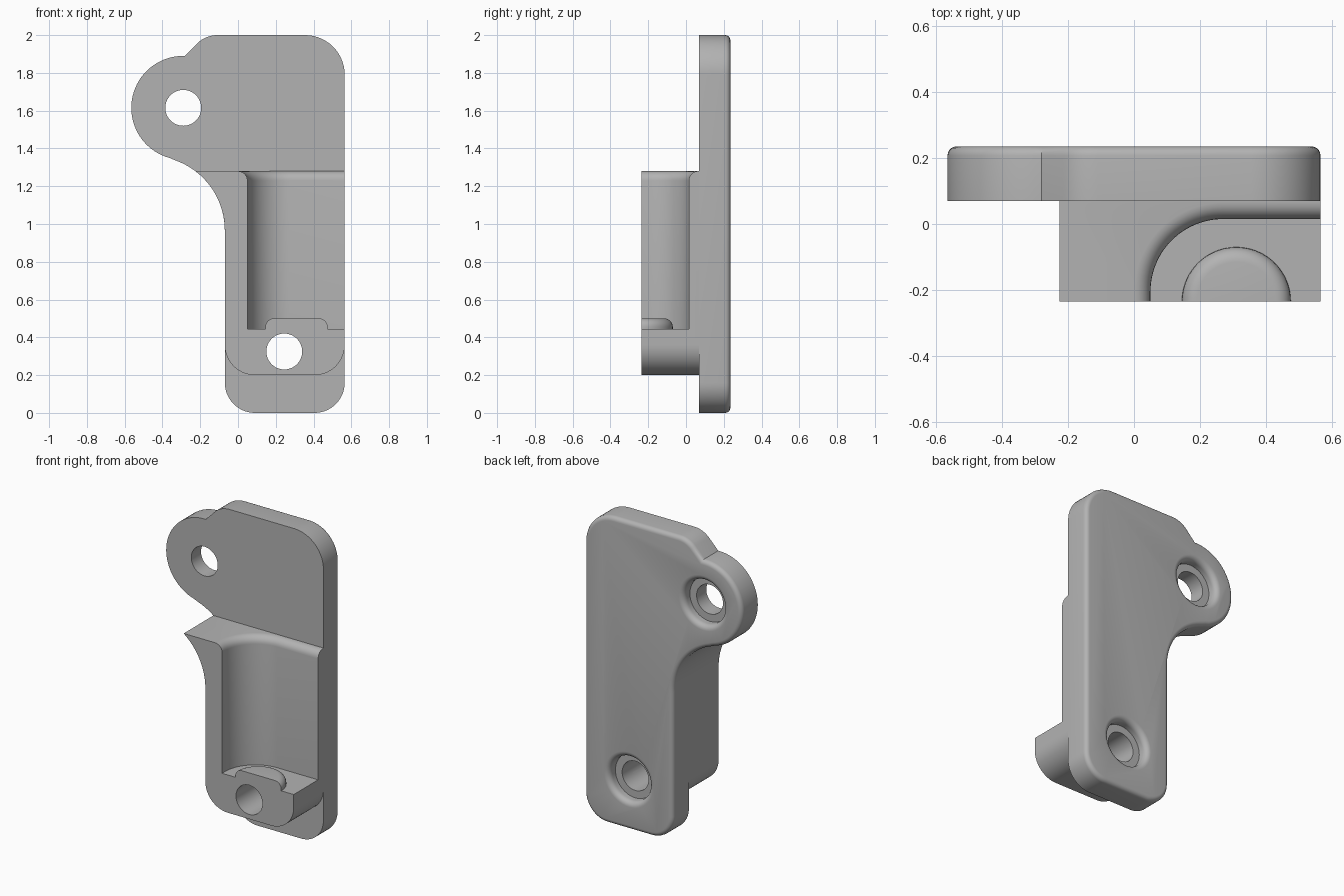
import bpy, bmesh
from math import sin, cos, radians, pi

if "Cube" in bpy.data.objects:
    bpy.data.objects.remove(bpy.data.objects["Cube"])

FRONT, SEAT, BACK = -0.235, 0.07, 0.235
LEFT, RIGHT = -0.07, 0.565

grey = bpy.data.materials.new("plain grey")
grey.use_nodes = True
grey.diffuse_color = (0.45, 0.45, 0.45, 1)
grey.node_tree.nodes["Principled BSDF"].inputs["Base Color"].default_value = (0.45, 0.45, 0.45, 1)


def arc(cx, cz, r, a0, a1, n=14):
    """Points on an arc, angles in degrees."""
    angles = [radians(a0 + (a1 - a0) * i / n) for i in range(n + 1)]
    return [(cx + r * cos(a), cz + r * sin(a)) for a in angles]


def loft(name, loops, edge_round=0):
    """Solid skinned through closed loops, optionally rounding the rim of the last one."""
    bm = bmesh.new()
    rings = [[bm.verts.new(p) for p in loop] for loop in loops]
    n = len(rings[0])
    for a, b in zip(rings, rings[1:]):
        for i in range(n):
            j = (i + 1) % n
            bm.faces.new((a[i], a[j], b[j], b[i]))
    bm.faces.new(rings[0])
    cap = bm.faces.new(rings[-1])
    bmesh.ops.recalc_face_normals(bm, faces=bm.faces)
    if edge_round:
        bmesh.ops.bevel(bm, geom=list(cap.edges), offset=edge_round, segments=5,
                        profile=0.5, affect='EDGES', clamp_overlap=False)
    mesh = bpy.data.meshes.new(name)
    bm.to_mesh(mesh)
    bm.free()
    mesh.materials.append(grey)
    obj = bpy.data.objects.new(name, mesh)
    bpy.context.collection.objects.link(obj)
    return obj


def extrude_y(name, outline, y0, y1, edge_round=0):
    return loft(name, [[(x, y, z) for x, z in outline] for y in (y0, y1)], edge_round)


def activate(obj):
    bpy.ops.object.select_all(action='DESELECT')
    obj.select_set(True)
    bpy.context.view_layer.objects.active = obj


def cut(obj, cutters):
    activate(obj)
    for cutter in cutters:
        cutter.hide_render = True
        mod = obj.modifiers.new("cut", 'BOOLEAN')
        mod.operation, mod.solver, mod.object = 'DIFFERENCE', 'EXACT', cutter
        bpy.ops.object.modifier_apply(modifier=mod.name)


# Concave sweep that joins the lug to the narrow body
def neck(a0):
    return arc(-0.464, 0.966, 0.394, a0, 0, 20)


# Back plate with a round lug and a softened rear rim
plate_outline = (
    arc(RIGHT - 0.16, 0.16, 0.16, -90, 0)
    + arc(RIGHT - 0.21, 1.79, 0.21, 0, 90)
    + arc(-0.11, 1.85, 0.15, 90, 135, 8)
    + arc(-0.29, 1.615, 0.275, 88, 255, 36)
    + neck(75)[1:]
    + arc(LEFT + 0.16, 0.16, 0.16, 180, 270)
)
plate = extrude_y("back_plate", plate_outline, SEAT, BACK, 0.028)

# Front block, following the same neck curve
block_outline = (
    arc(RIGHT - 0.16, 0.36, 0.16, -90, 0)
    + [(RIGHT, 1.28)]
    + neck(52.8)
    + arc(LEFT + 0.16, 0.36, 0.16, 180, 270)
)
block = extrude_y("front_block", block_outline, FRONT, SEAT)


# Screw hole with a rounded counterbore at the rear
def bore(name, x, z):
    steps = [(-0.5, 0.095), (BACK - 0.065, 0.095), (BACK - 0.065, 0.143)]
    for i in range(7):
        a = i / 6 * pi / 2
        steps.append((BACK - 0.035 + 0.035 * sin(a), 0.143 + 0.035 * (1 - cos(a))))
    steps.append((BACK + 0.1, 0.178))
    return loft(name, [[(px, y, pz) for px, pz in arc(x, z, r, 0, 352.5, 47)] for y, r in steps])


upper_bore = bore("upper_bore_cutter", -0.29, 1.615)
lower_bore = bore("lower_bore_cutter", 0.245, 0.325)


# Pocket with a curved wall, flaring over a rounded top edge
def pocket_loop(z, d):
    wall = arc(0.27, -0.205, 0.22 + d, 180, 90, 24)
    path = [(0.05 - d, -0.4)] + wall + [(0.8, 0.015 + d), (0.8, -0.4)]
    return [(x, y, z) for x, y in path]


flare = [(1.23 + 0.05 * sin(a), 0.05 * (1 - cos(a))) for a in (i / 6 * pi / 2 for i in range(7))]
pocket = loft("pocket_cutter", [pocket_loop(z, d) for z, d in [(0.445, 0)] + flare + [(1.4, 0.05)]])

cut(plate, [upper_bore, lower_bore])
cut(block, [lower_bore, pocket])
for helper in (upper_bore, lower_bore, pocket):
    bpy.data.objects.remove(helper)

# Half-round pad on the pocket floor
pad_steps = [(0.44, 0.165)] + [(0.455 + 0.045 * sin(a), 0.12 + 0.045 * cos(a))
                               for a in (i / 6 * pi / 2 for i in range(7))]
pad = loft("floor_pad", [[(x, y, z) for x, y in arc(0.31, FRONT, r, 0, 180, 36)] for z, r in pad_steps])

for part in (plate, block, pad):
    activate(part)
    bpy.ops.object.shade_smooth_by_angle(angle=radians(32))
